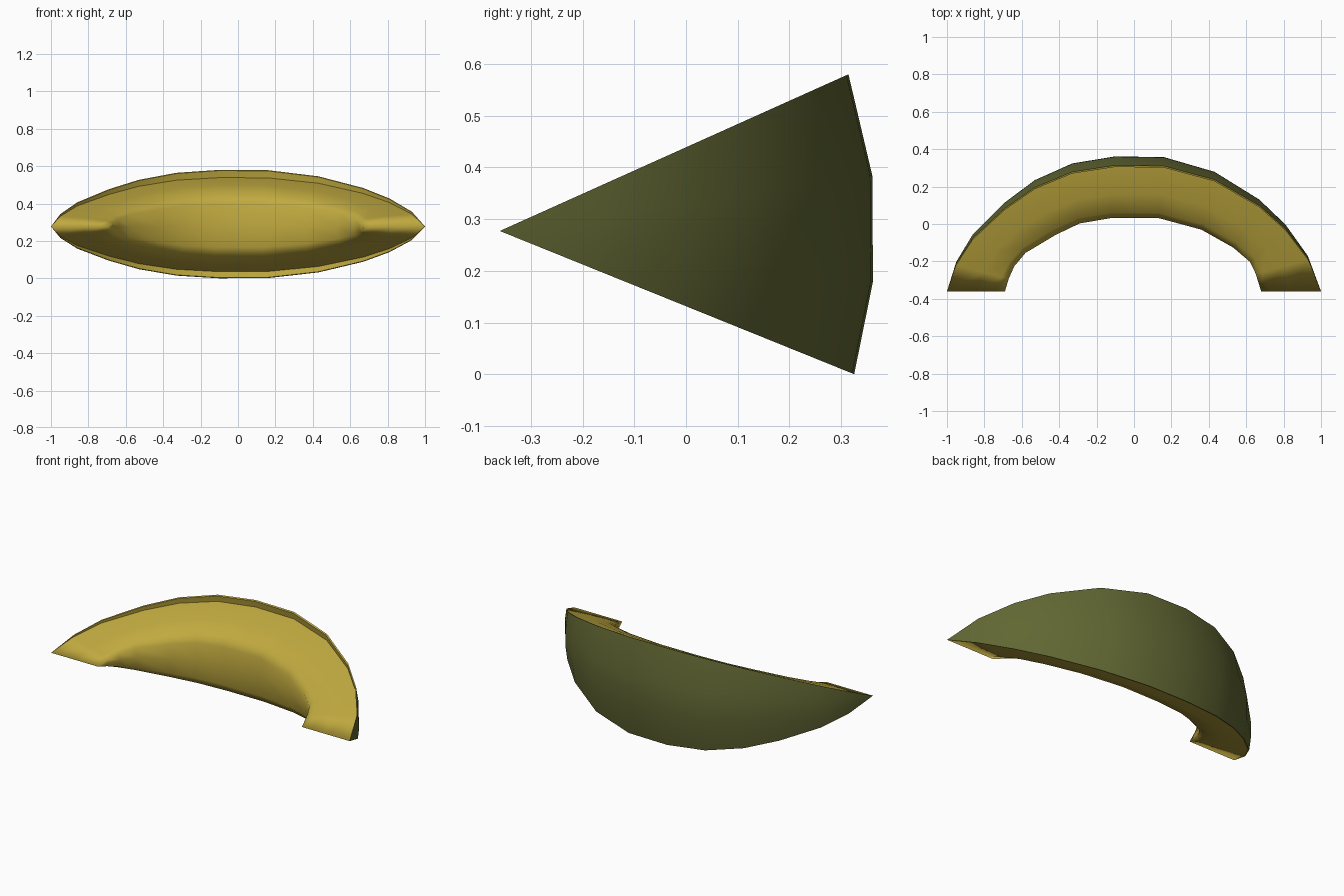
import bpy, bmesh, math

if "Cube" in bpy.data.objects:
    bpy.data.objects.remove(bpy.data.objects["Cube"])

AXIS_Y, AXIS_Z = -0.36, 0.277   # long axis of the whole fruit, shared by both cut planes

# Lengthwise stations: (x, radius) of the skin and of the seed hollow
OUTER = [(-1, 0), (-.95, .16), (-.86, .31), (-.69, .48), (-.53, .60), (-.33, .69), (-.10, .728),
         (.16, .724), (.43, .645), (.67, .495), (.81, .36), (.93, .19), (1, 0)]
INNER = [(-.69, 0), (-.67, .07), (-.64, .14), (-.58, .215), (-.42, .315), (-.29, .38), (-.12, .41),
         (.13, .41), (.36, .345), (.53, .245), (.62, .165), (.65, .10), (.68, 0)]


def material(name, rgb):
    m = bpy.data.materials.new(name)
    m.diffuse_color = (*rgb, 1)
    m.use_nodes = True
    m.node_tree.nodes["Principled BSDF"].inputs["Base Color"].default_value = m.diffuse_color
    return m


green = material("dark green skin", (0.12, 0.135, 0.033))
yellow = material("yellow flesh", (0.53, 0.40, 0.05))


def polar(x, r, deg):
    a = math.radians(deg)
    return (x, AXIS_Y + r * math.cos(a), AXIS_Z + r * math.sin(a))


def sweep(name, rings, closed, mats, index=lambda j: 0):
    """Join successive cross-sections into one skin."""
    bm = bmesh.new()
    grid = [[bm.verts.new(p) for p in ring] for ring in rings]
    n = len(rings[0])
    for a, b in zip(grid, grid[1:]):
        for j in range(n if closed else n - 1):
            i = (j + 1) % n
            f = bm.faces.new((a[j], a[i], b[i], b[j]))
            f.material_index = index(j)
            f.smooth = True
    bmesh.ops.remove_doubles(bm, verts=bm.verts, dist=1e-5)
    if closed:
        bmesh.ops.recalc_face_normals(bm, faces=bm.faces)
    me = bpy.data.meshes.new(name)
    bm.to_mesh(me)
    bm.free()
    ob = bpy.data.objects.new(name, me)
    bpy.context.collection.objects.link(ob)
    for m in mats:
        me.materials.append(m)
    return ob


# Rind: thin shell, green outside, yellow lining and rim
SKIN = [(24.2, 1.015), (8.5, 1), (-7.7, 1), (-22, 1.015)]
rings = []
for x, r in OUTER:
    ring = [polar(x, r * s, d) for d, s in SKIN]
    ring += [polar(x, max(r * s - .01, 0), d) for d, s in reversed(SKIN)]
    rings.append(ring)
rind = sweep("rind", rings, True, [green, yellow], lambda j: 0 if j < 3 else 1)
bpy.context.view_layer.objects.active = rind
rind.select_set(True)
bpy.ops.object.shade_smooth_by_angle(angle=math.radians(45))

# Flesh: softly rounded wedge set just below the rind edge, with a hollow at the core
# (share of the way from hollow to skin, angle)
UPPER = [(1, 21.3), (.5, 23), (.14, 22), (0, 17)]
LOWER = [(t, -d * 0.92) for t, d in reversed(UPPER)]
rings = []
for (xo, ro), (xi, ri) in zip(OUTER, INNER):
    ro = max(ro - .008, 0)
    rings.append([polar(xi + (xo - xi) * t, ri + (ro - ri) * t, d)
                  for t, d in UPPER + [(0, 0)] + LOWER])
sweep("flesh", rings, False, [yellow])
